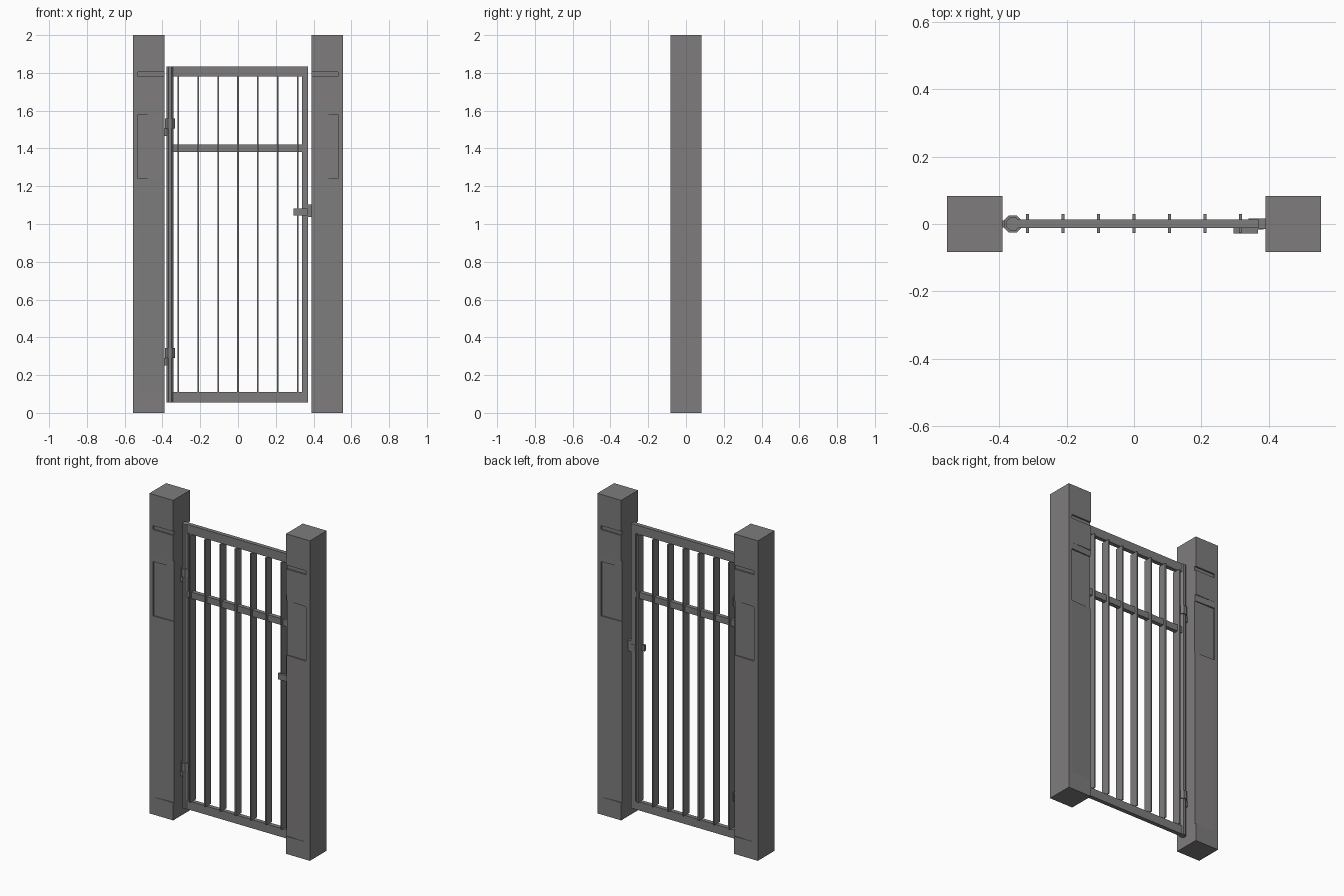
import bpy
import bmesh
import math

cube = bpy.data.objects.get("Cube")
if cube:
    bpy.data.objects.remove(cube, do_unlink=True)

grey = bpy.data.materials.new("warm_grey")
grey.use_nodes = True
GREY = (0.21, 0.203, 0.203, 1)
grey.diffuse_color = GREY
grey.node_tree.nodes["Principled BSDF"].inputs["Base Color"].default_value = GREY


def prism(name, outline, z0, z1):
    """Extrude an xy outline from z0 up to z1."""
    bm = bmesh.new()
    base = bm.faces.new([bm.verts.new((x, y, z0)) for x, y in outline])
    top = bmesh.ops.extrude_face_region(bm, geom=[base])["geom"]
    verts = [g for g in top if isinstance(g, bmesh.types.BMVert)]
    bmesh.ops.translate(bm, verts=verts, vec=(0, 0, z1 - z0))
    bmesh.ops.recalc_face_normals(bm, faces=bm.faces)
    mesh = bpy.data.meshes.new(name)
    bm.to_mesh(mesh)
    bm.free()
    mesh.materials.append(grey)
    obj = bpy.data.objects.new(name, mesh)
    bpy.context.collection.objects.link(obj)
    return obj


def box(name, x0, x1, y0, y1, z0, z1):
    return prism(name, [(x0, y0), (x1, y0), (x1, y1), (x0, y1)], z0, z1)


def octagon(name, x, radius, z0, z1):
    angles = [math.pi / 8 + i * math.pi / 4 for i in range(8)]
    return prism(name, [(x + radius * math.cos(a), radius * math.sin(a))
                        for a in angles], z0, z1)


def carve(target, cutter):
    """Subtract the cutter from the target and discard it."""
    mod = target.modifiers.new("carve", "BOOLEAN")
    mod.operation = "DIFFERENCE"
    mod.solver = "EXACT"
    mod.object = cutter
    cutter.hide_render = True
    bpy.context.view_layer.objects.active = target
    bpy.ops.object.modifier_apply(modifier=mod.name)
    bpy.data.objects.remove(cutter, do_unlink=True)


# Posts with shallow recesses on the front and back, open towards the gate
OUT, INNER, HALF = 0.555, 0.39, 0.083
RECESS, DEPTH = 0.53, 0.01
for name, side in (("left_post", 1), ("right_post", -1)):
    post = box(name, side * INNER, side * OUT, -HALF, HALF, 0, 2)
    for face in (-1, 1):
        outer_y = face * (HALF + 0.02)
        # Gently tapered long recess
        carve(post, prism("taper_cutter", [
            (side * RECESS, face * HALF),
            (side * (INNER - 0.01), face * (HALF - 0.006)),
            (side * (INNER - 0.01), outer_y),
            (side * RECESS, outer_y)], 0.11, 1.62))
        # Panel and slot
        for z0, z1 in ((1.24, 1.58), (1.78, 1.805)):
            carve(post, box("recess_cutter", side * (INNER - 0.01), side * RECESS,
                            face * (HALF - DEPTH), outer_y, z0, z1))

# Gate frame
BACK, FRONT = 0.014, -0.012
POLE_X = -0.36
octagon("hinge_pole", POLE_X, 0.021, 0.056, 1.835)
box("top_rail", POLE_X, 0.37, FRONT, BACK, 1.78, 1.835)
box("bottom_rail", POLE_X, 0.37, FRONT, BACK, 0.056, 0.11)
box("middle_rail", POLE_X, 0.345, FRONT, BACK, 1.38, 1.42)
box("latch_stile", 0.34, 0.37, FRONT, BACK, 0.11, 1.78)

# Flat upright bars
for i in range(7):
    x = (i - 3) * 0.1055
    box(f"bar_{i + 1}", x - 0.004, x + 0.004, -0.027, 0.03, 0.11, 1.78)

# Hinges: collar around the pole, pin bracket to the post
for name, z in (("lower", 0.29), ("upper", 1.505)):
    octagon(f"{name}_hinge_collar", POLE_X, 0.028, z, z + 0.053)
    box(f"{name}_hinge_bracket", -0.395, POLE_X, -0.011, 0.011, z - 0.038, z)

# Latch
box("latch_handle", 0.295, 0.368, -0.028, FRONT, 1.045, 1.082)
box("latch_bolt", 0.34, 0.385, -0.016, 0.016, 1.045, 1.082)
box("latch_keeper", 0.37, 0.395, -0.015, 0.017, 1.036, 1.102)
